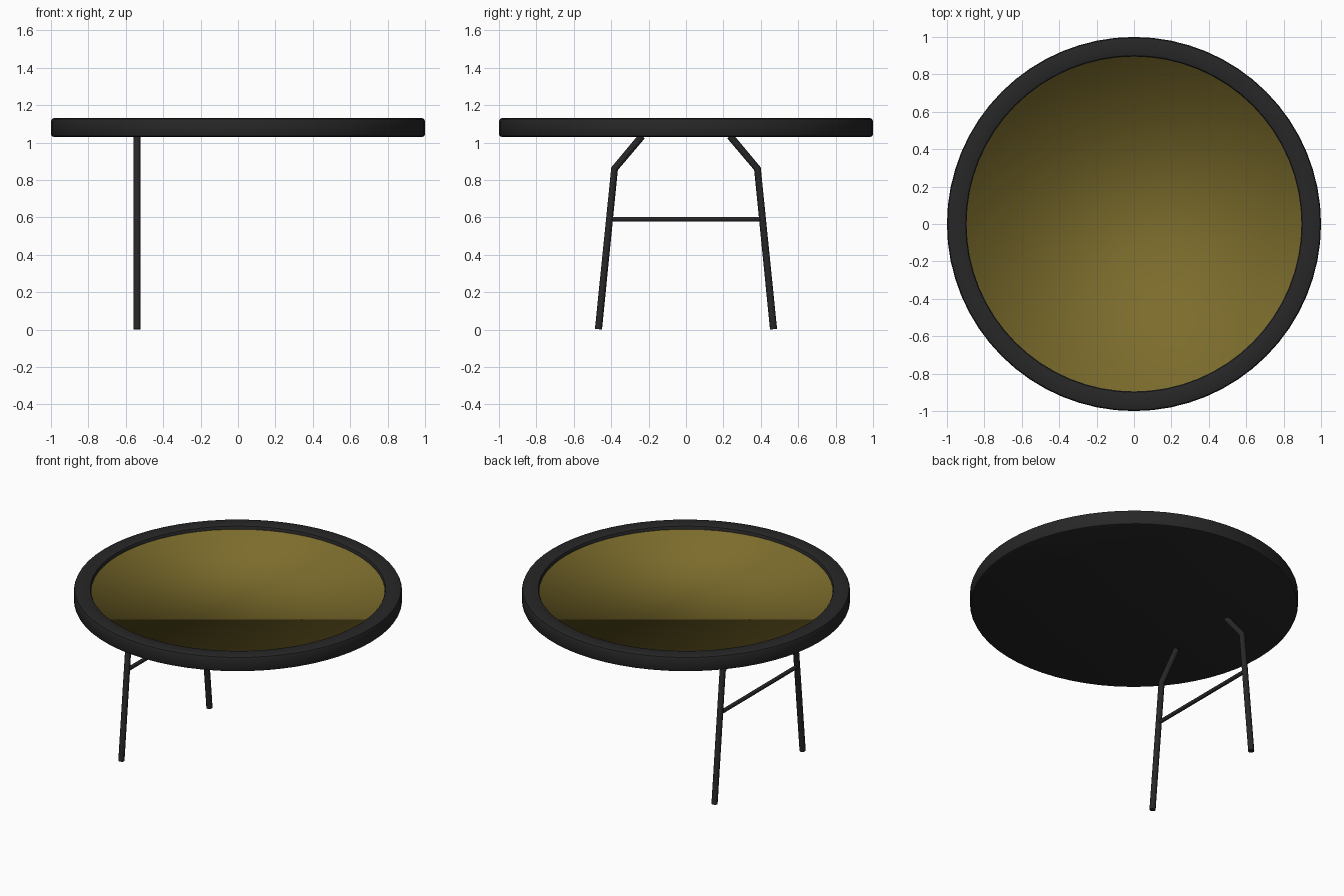
import bpy, bmesh, math
from mathutils import Vector

if "Cube" in bpy.data.objects:
    bpy.data.objects.remove(bpy.data.objects["Cube"])

SEG = 64


def material(name, rgb):
    m = bpy.data.materials.new(name)
    m.diffuse_color = (*rgb, 1)
    m.use_nodes = True
    m.node_tree.nodes["Principled BSDF"].inputs["Base Color"].default_value = m.diffuse_color
    return m


BLACK = material("black_frame", (0.02, 0.02, 0.02))
OLIVE = material("olive_top", (0.2, 0.15, 0.025))


def lathe(name, profile, mat, angle):
    """Spin a (radius, z) profile about z; radius 0 is avoided by n-gon caps."""
    bm = bmesh.new()
    rings = []
    for r, z in profile:
        rings.append([bm.verts.new((r * math.cos(2 * math.pi * i / SEG),
                                    r * math.sin(2 * math.pi * i / SEG), z))
                      for i in range(SEG)])
    for a, b in zip(rings, rings[1:]):
        for i in range(SEG):
            j = (i + 1) % SEG
            bm.faces.new((a[i], a[j], b[j], b[i]))
    return finish(name, bm, rings, mat, angle)


def finish(name, bm, rings, mat, angle):
    bm.faces.new(rings[0][::-1])
    me = bpy.data.meshes.new(name)
    bm.to_mesh(me)
    bm.free()
    me.materials.append(mat)
    ob = bpy.data.objects.new(name, me)
    bpy.context.collection.objects.link(ob)
    bpy.context.view_layer.objects.active = ob
    ob.select_set(True)
    if angle is None:
        bpy.ops.object.shade_smooth()
    else:
        bpy.ops.object.shade_smooth_by_angle(angle=math.radians(angle))
    ob.select_set(False)
    return ob


def tube(name, points, radius):
    cu = bpy.data.curves.new(name, 'CURVE')
    cu.dimensions = '3D'
    cu.bevel_depth = radius
    cu.bevel_resolution = 4
    cu.use_fill_caps = True
    sp = cu.splines.new('POLY')
    sp.points.add(len(points) - 1)
    for p, co in zip(sp.points, points):
        p.co = (*co, 1)
    cu.materials.append(BLACK)
    ob = bpy.data.objects.new(name, cu)
    bpy.context.collection.objects.link(ob)
    return ob


# Rounded rim with closed flat underside
lathe("rim_and_underside",
      [(0.985, 1.03), (0.995, 1.034), (1.0, 1.045), (1.0, 1.115), (0.995, 1.126),
       (0.985, 1.13), (0.91, 1.13), (0.9, 1.126), (0.895, 1.115), (0.895, 1.10)],
      BLACK, 40)

# Recessed top, softly shaded into a small upturned lip
top = lathe("recessed_top", [(0.896, 1.107), (0.896, 1.116)], OLIVE, None)
top.data.flip_normals()

# Single leg frame: two bent legs and a crossbar
X = -0.54
for side, label in ((-1, "front"), (1, "back")):
    tube(label + "_leg", [(X, side * 0.235, 1.035), (X, side * 0.382, 0.86),
                          (X, side * 0.468, 0.002)], 0.019)
tube("crossbar", [(X, -0.41, 0.59), (X, 0.41, 0.59)], 0.013)
